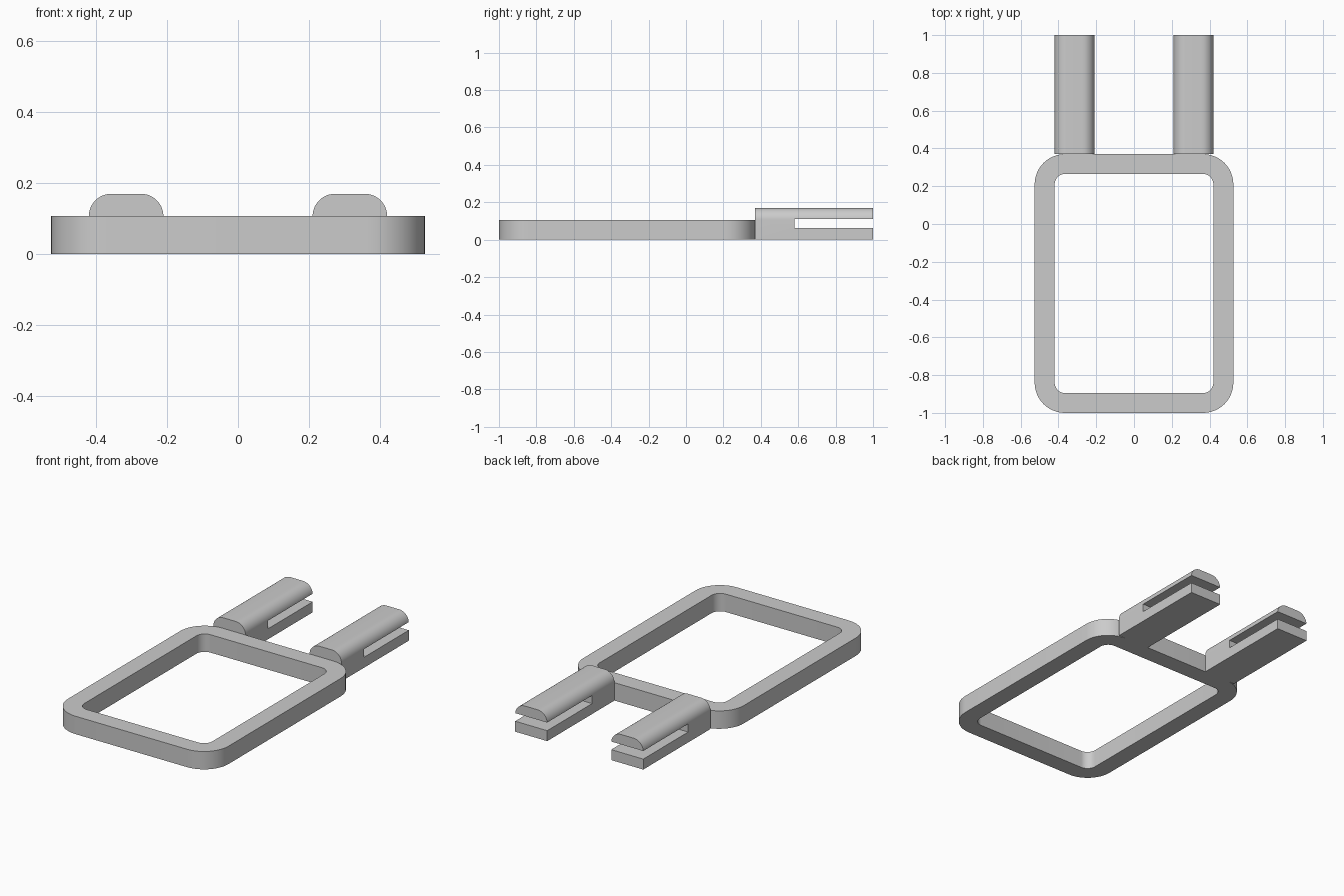
import bpy, bmesh
from math import sin, cos, pi
from mathutils import Vector

if "Cube" in bpy.data.objects:
    bpy.data.objects.remove(bpy.data.objects["Cube"])

FRAME_H = 0.106


def arc(cx, cy, r, start, steps=12):
    """Quarter circle, counter-clockwise from the start angle."""
    return [(cx + r * cos(start + pi / 2 * i / steps),
             cy + r * sin(start + pi / 2 * i / steps)) for i in range(steps + 1)]


def rounded_rect(x, y0, y1, r):
    return (arc(x - r, y1 - r, r, 0) + arc(-x + r, y1 - r, r, pi / 2)
            + arc(-x + r, y0 + r, r, pi) + arc(x - r, y0 + r, r, 1.5 * pi))


def finish(name, bm):
    bmesh.ops.recalc_face_normals(bm, faces=bm.faces)
    mesh = bpy.data.meshes.new(name)
    bm.to_mesh(mesh)
    bm.free()
    obj = bpy.data.objects.new(name, mesh)
    bpy.context.collection.objects.link(obj)
    bpy.ops.object.select_all(action='DESELECT')
    obj.select_set(True)
    bpy.context.view_layer.objects.active = obj
    bpy.ops.object.shade_smooth_by_angle(angle=0.6)
    return obj


def extrude_profile(bm, points, offset):
    face = bm.faces.new([bm.verts.new(p) for p in points])
    ext = bmesh.ops.extrude_face_region(bm, geom=[face], use_keep_orig=True)
    verts = [g for g in ext['geom'] if isinstance(g, bmesh.types.BMVert)]
    bmesh.ops.translate(bm, verts=verts, vec=Vector(offset))


# Rounded rectangular frame: matching outer and inner loops joined by quads
bm = bmesh.new()
outer = rounded_rect(0.526, -1.0, 0.37, 0.16)
inner = rounded_rect(0.42, -0.895, 0.265, 0.055)
loops = [[bm.verts.new((x, y, z)) for x, y in pts]
         for pts, z in ((outer, 0), (outer, FRAME_H), (inner, FRAME_H), (inner, 0))]
n = len(outer)
for k in range(4):
    a, b = loops[k], loops[(k + 1) % 4]
    for i in range(n):
        j = (i + 1) % n
        bm.faces.new((a[i], a[j], b[j], b[i]))
finish("frame", bm)

# Two slotted prongs: round-topped bar with a fork cut from the tip
X0, X1, TOP, R = 0.21, 0.42, 0.169, 0.063
SLOT_LOW, SLOT_HIGH = 0.062, 0.11
Y0, Y_SLOT, Y1 = 0.37, 0.58, 1.0
roof = arc(X1 - R, TOP - R, R, 0) + arc(X0 + R, TOP - R, R, pi / 2)
for side, name in ((1, "right_prong"), (-1, "left_prong")):
    bm = bmesh.new()
    profile = [(X0, 0), (X1, 0)] + roof
    extrude_profile(bm, [(side * x, Y0, z) for x, z in profile], (0, Y1 - Y0, 0))
    prong = finish(name, bm)

    # Slot cutter
    bm = bmesh.new()
    slot = [(Y_SLOT, SLOT_LOW), (Y1 + 0.1, SLOT_LOW),
            (Y1 + 0.1, SLOT_HIGH), (Y_SLOT, SLOT_HIGH)]
    extrude_profile(bm, [(side * (X0 - 0.1), y, z) for y, z in slot],
                    (side * (X1 - X0 + 0.2), 0, 0))
    cutter = finish(name + "_slot_cutter", bm)
    mod = prong.modifiers.new("slot", 'BOOLEAN')
    mod.operation, mod.solver, mod.object = 'DIFFERENCE', 'EXACT', cutter
    bpy.context.view_layer.objects.active = prong
    bpy.ops.object.modifier_apply(modifier=mod.name)
    bpy.data.objects.remove(cutter)
    bpy.ops.object.select_all(action='DESELECT')
    prong.select_set(True)
    bpy.ops.object.shade_smooth_by_angle(angle=0.6)
